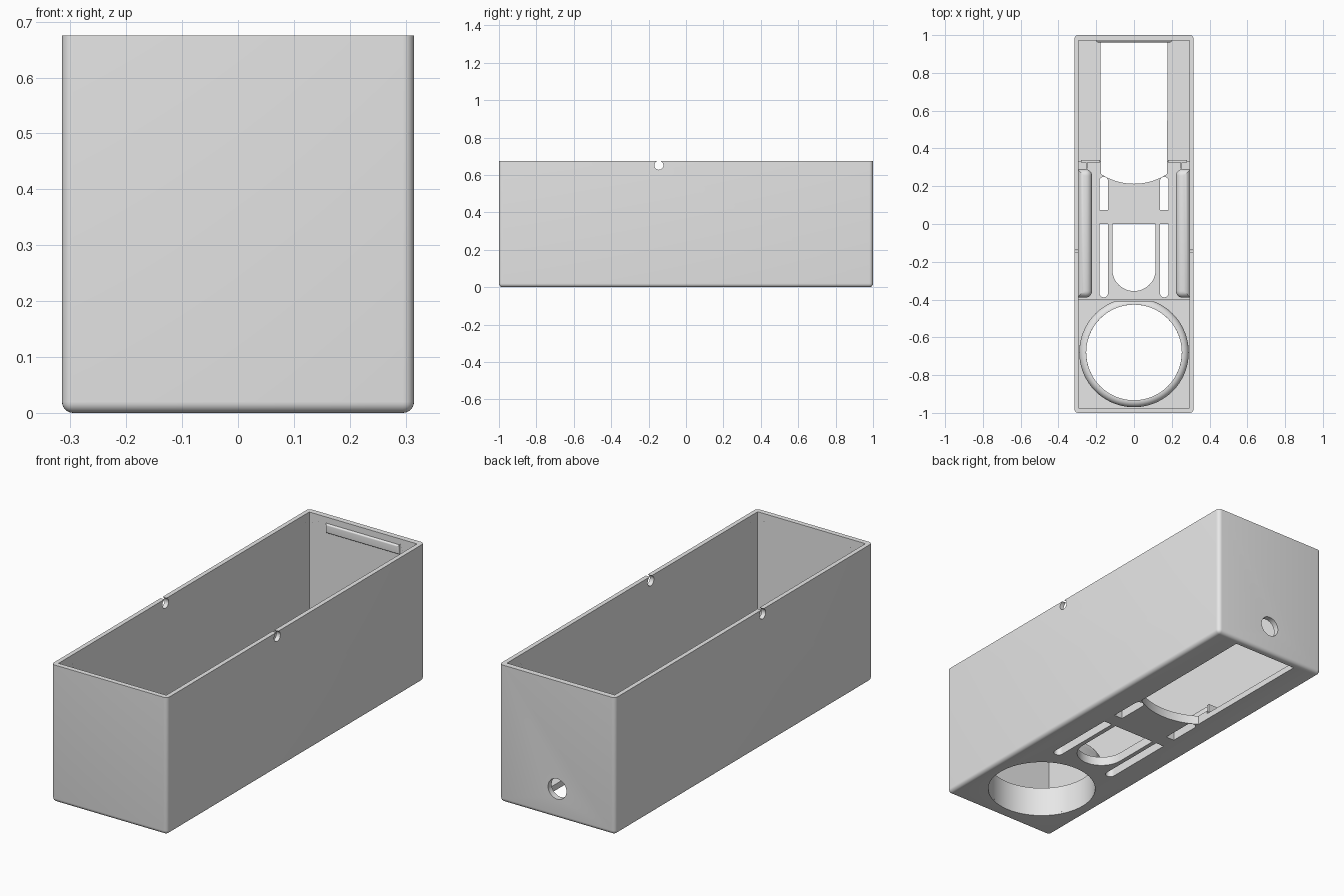
import bpy, bmesh, math
from mathutils import Matrix, Vector

cube = bpy.data.objects.get("Cube")
if cube:
    bpy.data.objects.remove(cube)

grey = bpy.data.materials.new("light_grey")
grey.use_nodes = True
GREY = (0.8, 0.8, 0.8, 1)
grey.diffuse_color = GREY
grey.node_tree.nodes["Principled BSDF"].inputs["Base Color"].default_value = GREY


def finish(name, bm):
    bmesh.ops.recalc_face_normals(bm, faces=bm.faces)
    mesh = bpy.data.meshes.new(name)
    bm.to_mesh(mesh)
    bm.free()
    mesh.materials.append(grey)
    ob = bpy.data.objects.new(name, mesh)
    bpy.context.collection.objects.link(ob)
    return ob


def box(name, lo, hi, bevel=0, rule=lambda a, b: True):
    """Box between two corners, with the edges chosen by rule rounded."""
    lo, hi = Vector(lo), Vector(hi)
    bm = bmesh.new()
    bmesh.ops.create_cube(bm, size=1)
    for v in bm.verts:
        v.co = (lo + hi) / 2 + v.co * (hi - lo)
    if bevel:
        edges = [e for e in bm.edges if rule(e.verts[0].co, e.verts[1].co)]
        bmesh.ops.bevel(bm, geom=edges, offset=bevel, segments=6, profile=0.5, affect='EDGES')
    return finish(name, bm)


def prism(name, outline, z0, z1, round_top=0):
    """Outline extruded in z, with an optional rounded top rim."""
    bm = bmesh.new()
    face = bm.faces.new([bm.verts.new((x, y, z0)) for x, y in outline])
    ext = bmesh.ops.extrude_face_region(bm, geom=[face])["geom"]
    top = [v for v in ext if isinstance(v, bmesh.types.BMVert)]
    bmesh.ops.translate(bm, verts=top, vec=(0, 0, z1 - z0))
    if round_top:
        rim = [e for e in bm.edges if all(v.co.z > z1 - 1e-5 for v in e.verts)]
        bmesh.ops.bevel(bm, geom=rim, offset=round_top, segments=4, profile=0.5, affect='EDGES')
    return finish(name, bm)


def cylinder(name, radius, depth, centre, axis='Z'):
    bm = bmesh.new()
    turn = {'X': Matrix.Rotation(math.pi / 2, 4, 'Y'),
            'Y': Matrix.Rotation(math.pi / 2, 4, 'X'), 'Z': Matrix()}[axis]
    bmesh.ops.create_cone(bm, cap_ends=True, segments=64, radius1=radius, radius2=radius,
                          depth=depth, matrix=Matrix.Translation(centre) @ turn)
    return finish(name, bm)


def arc(cx, cy, r, start, end, n=24):
    angles = [math.radians(start + (end - start) * i / n) for i in range(n + 1)]
    return [(cx + r * math.cos(a), cy + r * math.sin(a)) for a in angles]


def cut(target, cutters):
    """Subtract the cutters from the target and remove them."""
    bpy.context.view_layer.objects.active = target
    for c in cutters:
        mod = target.modifiers.new("cut", 'BOOLEAN')
        mod.operation, mod.solver, mod.object = 'DIFFERENCE', 'EXACT', c
        bpy.ops.object.modifier_apply(modifier=mod.name)
        bpy.data.objects.remove(c)


def smooth(ob):
    bpy.ops.object.select_all(action='DESELECT')
    ob.select_set(True)
    bpy.context.view_layer.objects.active = ob
    bpy.ops.object.shade_smooth_by_angle(angle=math.radians(30))


W, H, FLOOR, RAISED = 0.315, 0.675, 0.03, 0.045
IN_X, FRONT, BACK = 0.293, -0.975, 0.972
HOLE_Y = -0.68

# Case: rounded sides and underside, hollowed in three floor levels
case = box("case", (-W, -1, 0), (W, 1, H), 0.02,
           lambda a, b: abs(a.z - b.z) > 0.1 or a.z + b.z < 0.1)
cutters = [
    box("cavity", (-IN_X, FRONT, RAISED), (IN_X, BACK, 1)),
    box("front_floor", (-IN_X, FRONT, FLOOR), (IN_X, -0.4, 0.1)),
    box("back_floor", (-IN_X, 0.33, FLOOR), (IN_X, BACK, 0.1)),
    cylinder("round_opening", 0.253, 0.4, (0, HOLE_Y, 0)),
    cylinder("cable_hole", 0.05, 0.2, (0, 1, 0.145), 'Y'),
    cylinder("side_holes", 0.024, 1, (0, -0.145, 0.652), 'X'),
]
# Floor openings
bay = [(0.177, 0.965), (-0.177, 0.965)] + arc(0, 0.535, 0.322, 237, 303)
cutters.append(prism("bay_opening", bay, -0.1, 0.2))
tongue = arc(0, -0.24, 0.115, 180, 360) + [(0.115, 0), (-0.115, 0)]
cutters.append(prism("tongue_opening", tongue, -0.1, 0.2))
for s in (-1, 1):
    x, r = s * 0.16, 0.023
    cutters.append(prism("long_slot", arc(x, -0.365, r, 180, 360) + [(x + r, 0), (x - r, 0)], -0.1, 0.2))
    cutters.append(prism("short_slot", arc(x, 0.227, r, 0, 180) + [(x - r, 0.075), (x + r, 0.075)], -0.1, 0.2))
cut(case, cutters)
smooth(case)

# Collar around the round opening, with a rounded outer shoulder
bm = bmesh.new()
profile = [(0.253, 0.01), (0.253, 0.15)] + arc(0.256, 0.116, 0.034, 90, 0, 8) + [(0.29, 0.01)]
steps = 72
rings = [[bm.verts.new((r * math.cos(t), HOLE_Y + r * math.sin(t), z)) for r, z in profile]
         for t in (2 * math.pi * i / steps for i in range(steps))]
for i in range(steps):
    a, b = rings[i], rings[(i + 1) % steps]
    for j in range(len(profile)):
        k = (j + 1) % len(profile)
        bm.faces.new((a[j], b[j], b[k], a[k]))
collar = finish("round_collar", bm)
cut(collar, [box("collar_trim", (-0.4, -0.41, -0.1), (0.4, -0.2, 0.4))])
smooth(collar)

# Corner screw posts
for sx, side in ((1, "left"), (-1, "right")):
    for sy, end, y in ((1, "back", BACK), (-1, "front", FRONT)):
        cx, cy = sx * (IN_X + 0.005), y + sy * 0.005
        outline = [(cx, cy)] + [(cx - sx * u, cy - sy * v) for u, v in arc(0, 0, 0.105, 0, 90)]
        post = prism(f"{end}_{side}_post", outline, 0.02, 0.655, 0.01)
        cut(post, [cylinder("screw_hole", 0.024, 0.3, (sx * 0.262, y - sy * 0.04, 0.655))])
        smooth(post)

# Rounded side pads, and stops with a short return beside the bay
for s, side in ((1, "left"), (-1, "right")):
    def span(a, b):
        return sorted((s * a, s * b))
    x0, x1 = span(0.222, 0.3)
    pad = box(f"{side}_side_pad", (x0, -0.39, 0.035), (x1, 0.29, 0.13), 0.035,
              lambda a, b: min(abs(a.x), abs(b.x)) < 0.25 or a.z + b.z > 0.2)
    smooth(pad)
    x0, x1 = span(0.18, 0.28)
    box(f"{side}_stop", (x0, 0.325, 0.02), (x1, 0.338, 0.08))
    x0, x1 = span(0.245, 0.255)
    box(f"{side}_stop_return", (x0, 0.295, 0.04), (x1, 0.33, 0.08))

# Ridge under the back rim
ridge = box("back_rim_ridge", (-0.2, 0.962, 0.6), (0.2, 0.98, 0.645), 0.008,
            lambda a, b: a.y + b.y < 1.93)
smooth(ridge)
